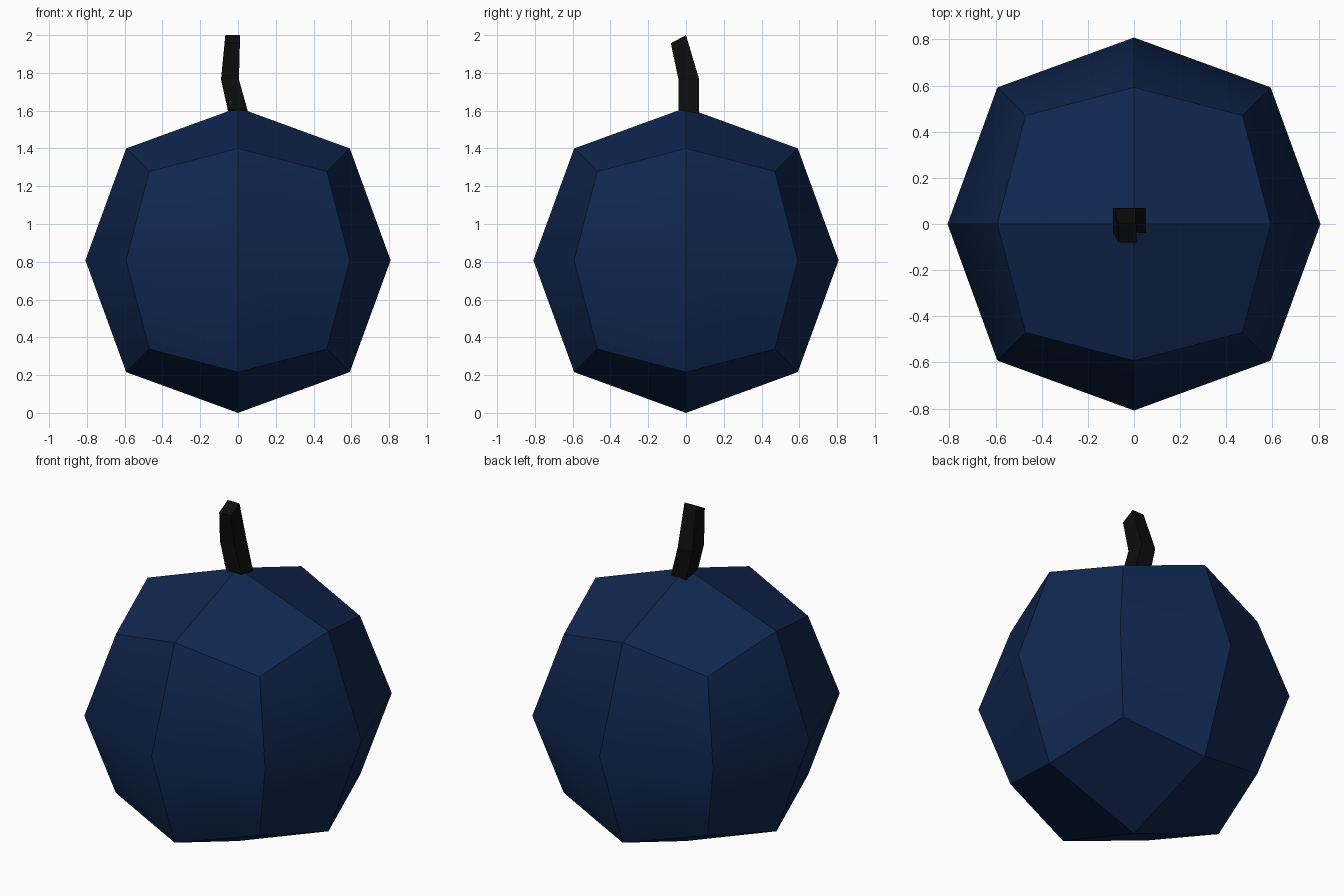
import bpy
import bmesh
from mathutils import Vector

cube = bpy.data.objects.get("Cube")
if cube:
    bpy.data.objects.remove(cube, do_unlink=True)


def make_material(name, rgb):
    mat = bpy.data.materials.new(name)
    mat.use_nodes = True
    mat.diffuse_color = (*rgb, 1)
    mat.node_tree.nodes["Principled BSDF"].inputs["Base Color"].default_value = (*rgb, 1)
    return mat


def make_object(name, bm, mat):
    bmesh.ops.recalc_face_normals(bm, faces=bm.faces)
    mesh = bpy.data.meshes.new(name)
    bm.to_mesh(mesh)
    bm.free()
    mesh.materials.append(mat)
    obj = bpy.data.objects.new(name, mesh)
    bpy.context.collection.objects.link(obj)
    return obj


navy = make_material("navy_skin", (0.005, 0.02, 0.08))
black = make_material("black_stem", (0.004, 0.004, 0.004))

# Fruit body: a cube split once per side and puffed out towards a ball
radius = 0.808
bm = bmesh.new()
bmesh.ops.create_cube(bm, size=2)
bmesh.ops.subdivide_edges(bm, edges=bm.edges[:], cuts=1, use_grid_fill=True)
reach = {1: radius, 2: 0.592, 3: 0.47}  # face centre, edge middle, corner
for v in bm.verts:
    v.co *= reach[sum(abs(c) > 0.5 for c in v.co)]

# Only the equator is soft, every other edge stays crisp
for f in bm.faces:
    f.smooth = True
for e in bm.edges:
    e.smooth = all(abs(v.co.z) < 0.01 for v in e.verts)
bmesh.ops.translate(bm, verts=bm.verts, vec=(0, 0, radius))
make_object("fruit_body", bm, navy)

# Stem: square rings joined into a bent stalk
# Each ring: x range, y range, z at its front and back
rings = [
    ((-0.05, 0.05), (-0.04, 0.07), (1.605, 1.585)),
    ((-0.09, 0.005), (-0.04, 0.07), (1.765, 1.765)),
    ((-0.067, 0.01), (-0.08, 0.0), (1.957, 2.0)),
]
bm = bmesh.new()
loops = []
for (x0, x1), (y0, y1), (zf, zb) in rings:
    corners = [(x0, y0, zf), (x1, y0, zf), (x1, y1, zb), (x0, y1, zb)]
    loops.append([bm.verts.new(Vector(c)) for c in corners])
for low, high in zip(loops, loops[1:]):
    for i in range(4):
        j = (i + 1) % 4
        bm.faces.new((low[i], low[j], high[j], high[i]))
bm.faces.new(loops[0][::-1])
bm.faces.new(loops[-1])
make_object("stem", bm, black)
